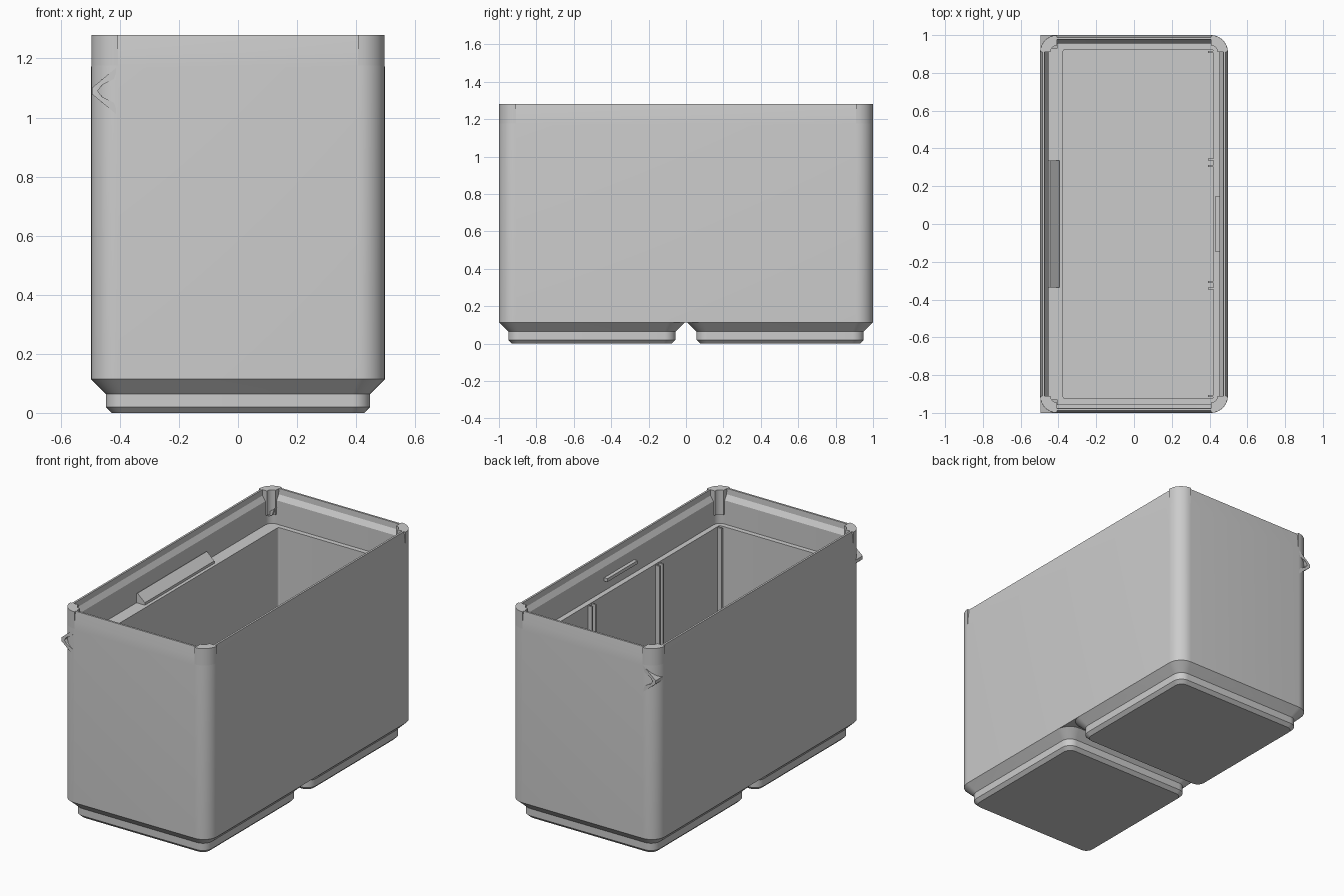
import bpy, bmesh, math

old = bpy.data.objects.get("Cube")
if old:
    bpy.data.objects.remove(old)

grey = bpy.data.materials.new("light_grey")
grey.use_nodes = True
grey.diffuse_color = (0.6, 0.6, 0.6, 1)
grey.node_tree.nodes["Principled BSDF"].inputs["Base Color"].default_value = grey.diffuse_color


def finish(name, bm):
    bmesh.ops.recalc_face_normals(bm, faces=bm.faces)
    mesh = bpy.data.meshes.new(name)
    bm.to_mesh(mesh)
    bm.free()
    mesh.materials.append(grey)
    obj = bpy.data.objects.new(name, mesh)
    bpy.context.collection.objects.link(obj)
    bpy.context.view_layer.objects.active = obj
    obj.select_set(True)
    bpy.ops.object.shade_smooth_by_angle(angle=math.radians(25))
    obj.select_set(False)
    return obj


def rounded_ring(bm, x0, x1, y0, y1, r, z, steps=10):
    corners = [(x1 - r, y1 - r), (x0 + r, y1 - r), (x0 + r, y0 + r), (x1 - r, y0 + r)]
    ring = []
    for q, (cx, cy) in enumerate(corners):
        for i in range(steps + 1):
            a = (q + i / steps) * math.pi / 2
            ring.append(bm.verts.new((cx + r * math.cos(a), cy + r * math.sin(a), z)))
    return ring


def loft(name, sections):
    """Skin rounded rectangles in order and cap both ends."""
    bm = bmesh.new()
    rings = [rounded_ring(bm, *s) for s in sections]
    n = len(rings[0])
    for a, b in zip(rings, rings[1:]):
        for i in range(n):
            j = (i + 1) % n
            bm.faces.new((a[i], a[j], b[j], b[i]))
    bm.faces.new(rings[0])
    bm.faces.new(rings[-1])
    return finish(name, bm)


def prism_y(name, profile, y0, y1):
    """Extrude an x-z profile along y."""
    bm = bmesh.new()
    a, b = [[bm.verts.new((x, y, z)) for x, z in profile] for y in (y0, y1)]
    n = len(profile)
    for i in range(n):
        j = (i + 1) % n
        bm.faces.new((a[i], a[j], b[j], b[i]))
    bm.faces.new(a)
    bm.faces.new(b)
    return finish(name, bm)


def box(name, x0, x1, y0, y1, z0, z1):
    return prism_y(name, [(x0, z0), (x1, z0), (x1, z1), (x0, z1)], y0, y1)


HX, HY, R = 0.497, 1.0, 0.09
TOP, BASE, FLOOR, SHELF = 1.28, 0.114, 0.17, 1.07


def inset(d, z):
    return (-HX + d, HX - d, -HY + d, HY - d, R - d, z)


# Bin body: outer wall, tapered rim, stepped inside wall, floor
inner = (-0.375, 0.42, -0.925, 0.925, 0.012)
loft("bin_body", [
    inset(0, BASE), inset(0, 1.17), inset(0.004, 1.22), inset(0.012, TOP),
    inset(0.024, TOP), inset(0.026, 1.245), inset(0.045, 1.215), inset(0.045, SHELF),
    inner + (SHELF,), inner + (FLOOR,),
])

# Stacking feet
for side, name in ((-1, "front_foot"), (1, "back_foot")):
    cy, h = side * 0.503, HX
    loft(name, [
        (-h + d, h - d, cy - h + d, cy + h - d, r, z)
        for d, r, z in ((0, R, BASE), (0.05, 0.06, 0.064), (0.05, 0.06, 0.02), (0.07, 0.045, 0))
    ])

# Full-height posts at the four rim corners
for q, (sx, sy) in enumerate(((1, 1), (-1, 1), (-1, -1), (1, -1))):
    bm = bmesh.new()
    cx, cy = sx * (HX - R), sy * (HY - R)
    loops = []
    for i in range(11):
        a = (q + i / 10) * math.pi / 2
        loops.append([bm.verts.new((cx + r * math.cos(a), cy + r * math.sin(a), z))
                      for r, z in ((R - 0.0005, 1.13), (R - 0.0005, TOP), (0.035, TOP), (0.035, 1.13))])
    for a, b in zip(loops, loops[1:]):
        for i in range(4):
            j = (i + 1) % 4
            bm.faces.new((a[i], a[j], b[j], b[i]))
    bm.faces.new(loops[0])
    bm.faces.new(loops[-1])
    finish("corner_post", bm)

# Pointed nubs through the two right-hand corners
nub = [(-0.405, 1.175), (-0.495, 1.1), (-0.495, 1.08), (-0.405, 1.005),
       (-0.42, 1.05), (-0.46, 1.07), (-0.475, 1.09), (-0.46, 1.11), (-0.42, 1.13)]
for side in (-1, 1):
    prism_y("corner_nub", nub, side * 0.93, side * 0.9995)

# Sloped label clip on the shelf and the small catch opposite
prism_y("label_clip", [(-0.453, 1.065), (-0.453, 1.125), (-0.445, 1.13),
                       (-0.395, 1.085), (-0.395, 1.065)], -0.335, 0.335)
box("wall_catch", 0.43, 0.455, -0.145, 0.145, 1.13, 1.15)

# Divider guide ribs on the left wall, and ribs beside the corners
for side in (-1, 1):
    for y in (0.308, 0.342):
        box("divider_rib", 0.392, 0.425, side * y - 0.005, side * y + 0.005, FLOOR, SHELF - 0.005)
    box("corner_rib", 0.392, 0.425, side * 0.91 - 0.005, side * 0.91 + 0.005, FLOOR, SHELF - 0.005)
